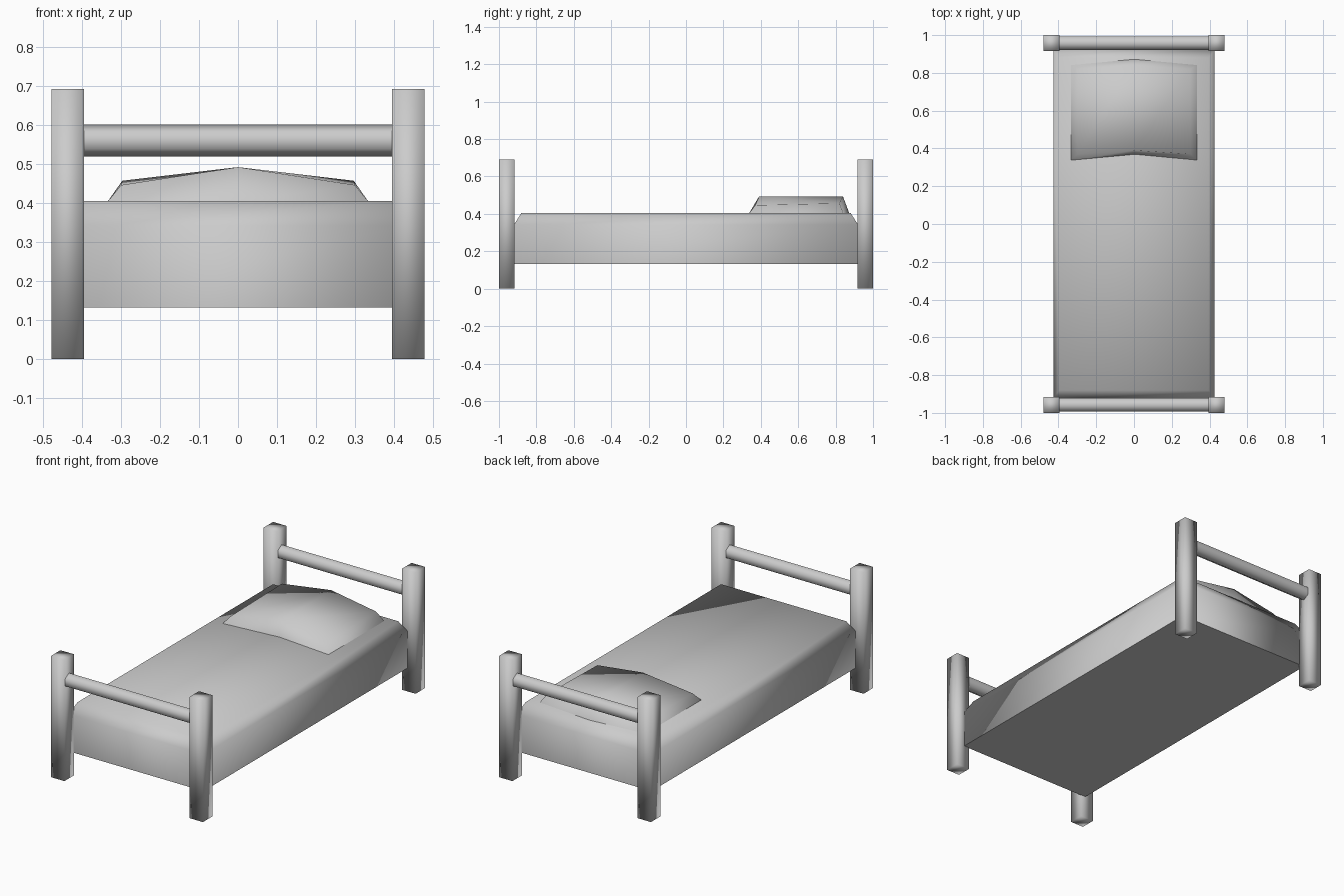
import bpy, math

if "Cube" in bpy.data.objects:
    bpy.data.objects.remove(bpy.data.objects["Cube"])

grey = bpy.data.materials.new("plain grey")
grey.diffuse_color = (0.6, 0.6, 0.6, 1)
grey.use_nodes = True
grey.node_tree.nodes["Principled BSDF"].inputs["Base Color"].default_value = grey.diffuse_color


def add(name, verts, faces, flat=()):
    me = bpy.data.meshes.new(name)
    me.from_pydata(verts, [], faces)
    me.materials.append(grey)
    for p in me.polygons:
        p.use_smooth = p.index not in flat
    ob = bpy.data.objects.new(name, me)
    bpy.context.collection.objects.link(ob)
    return ob


def stack(name, rings, flat=()):
    """Join equal-length rings of points from bottom to top and cap both ends."""
    n = len(rings[0])
    faces = [tuple(reversed(range(n)))]
    for r in range(len(rings) - 1):
        for i in range(n):
            j = (i + 1) % n
            faces.append((r * n + i, r * n + j, (r + 1) * n + j, (r + 1) * n + i))
    faces.append(tuple(range((len(rings) - 1) * n, len(rings) * n)))
    return add(name, [p for ring in rings for p in ring], faces, flat)


def rect(x, y, z, cx=0, cy=0):
    return [(cx - x, cy - y, z), (cx + x, cy - y, z), (cx + x, cy + y, z), (cx - x, cy + y, z)]


# Corner posts and cross rails at both ends
for end, sy in (("foot", -1), ("head", 1)):
    cy = sy * 0.958
    for side, sx in (("left", -1), ("right", 1)):
        stack(f"{end}_post_{side}", [rect(0.042, 0.042, z, sx * 0.437, cy) for z in (0, 0.692)])
    hexagon = [(cy + 0.041 * math.cos(math.radians(a)), 0.56 + 0.041 * math.sin(math.radians(a)))
               for a in range(30, 390, 60)]
    stack(f"{end}_rail", [[(x, y, z) for y, z in hexagon] for x in (-0.41, 0.41)], flat=(0, 7))

# Mattress with a sloped upper edge and a flat underside
stack("mattress", [rect(0.427, 0.92, 0.132), rect(0.427, 0.92, 0.342), rect(0.395, 0.88, 0.405)], flat=(0,))

# Pillow: wide base, raised centre ridge
base = [(-0.335, 0.337, 0.403), (0, 0.368, 0.403), (0.335, 0.337, 0.403),
        (0.335, 0.842, 0.403), (0, 0.873, 0.403), (-0.335, 0.842, 0.403)]
top = [(-0.3, 0.37, 0.446), (0, 0.39, 0.492), (0.3, 0.37, 0.446),
       (0.297, 0.82, 0.457), (0, 0.84, 0.492), (-0.297, 0.82, 0.457)]
faces = [(5, 4, 3, 2, 1, 0)] + [(i, (i + 1) % 6, 6 + (i + 1) % 6, 6 + i) for i in range(6)]
faces += [(6, 7, 10, 11), (7, 8, 9, 10)]
add("pillow", base + top, faces, flat=(0,))
